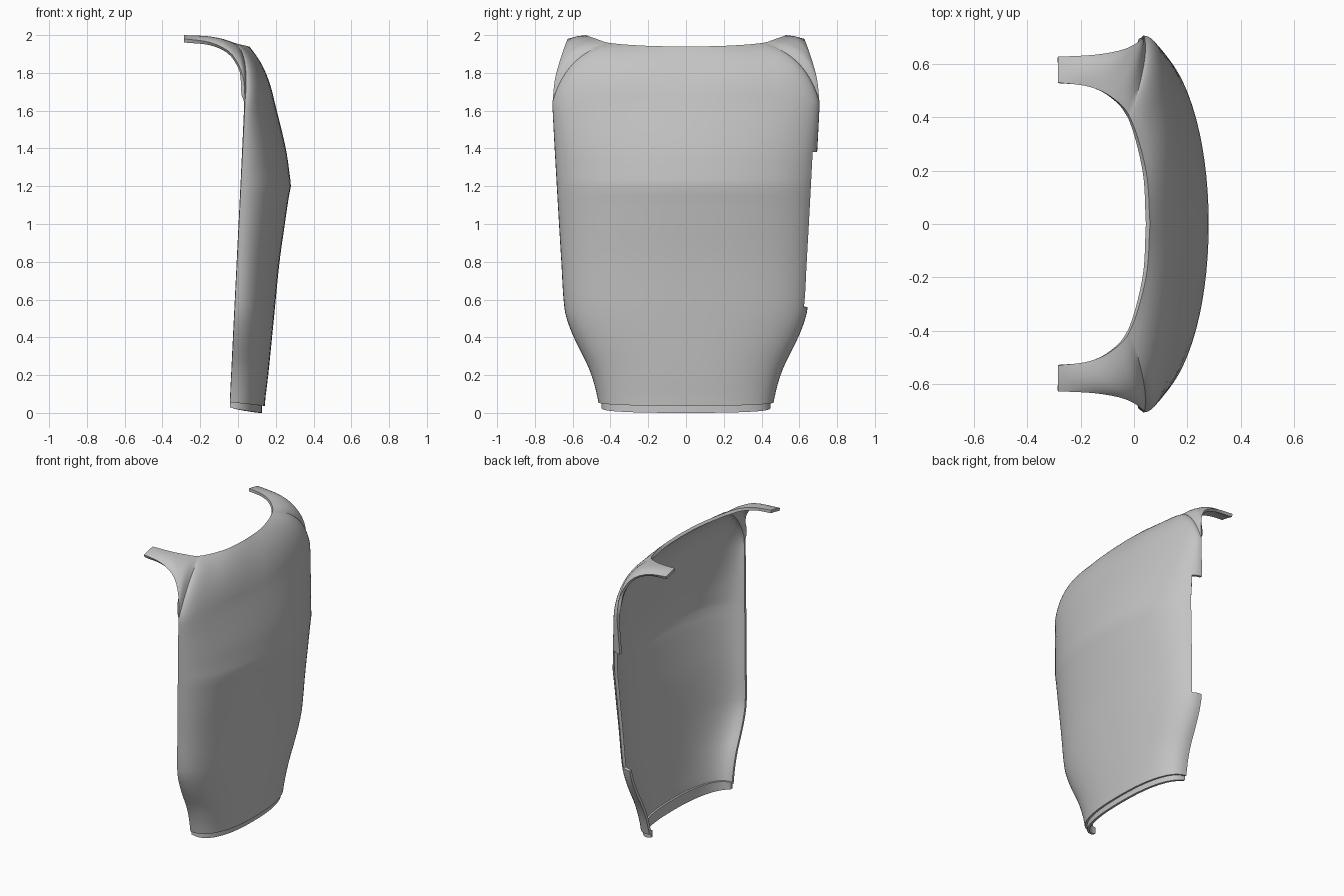
import bpy
import bmesh
from math import sin, cos, pi
from mathutils import Vector

if "Cube" in bpy.data.objects:
    bpy.data.objects.remove(bpy.data.objects["Cube"])

grey = bpy.data.materials.new("plain_grey")
grey.use_nodes = True
COLOUR = (0.55, 0.55, 0.55, 1)
grey.diffuse_color = COLOUR
grey.node_tree.nodes["Principled BSDF"].inputs["Base Color"].default_value = COLOUR


def smooth(keys, t):
    """Smooth interpolation of (parameter, value) keys."""
    t = min(max(t, keys[0][0]), keys[-1][0])
    i = 0
    while i < len(keys) - 2 and t > keys[i + 1][0]:
        i += 1

    def slope(k):
        a, b = keys[max(k - 1, 0)], keys[min(k + 1, len(keys) - 1)]
        return (b[1] - a[1]) / (b[0] - a[0])
    (t0, v0), (t1, v1) = keys[i], keys[i + 1]
    h = t1 - t0
    f = (t - t0) / h
    g = 1 - f
    return (v0 * (g * g * (1 + 2 * f)) + v1 * (f * f * (3 - 2 * f))
            + slope(i) * (h * f * g * g) - slope(i + 1) * (h * f * f * g))


def path(*keys):
    return [(k[0], Vector(k[1:])) for k in keys]


# Half width and centre depth of the panel by height
WIDTH = [(0.04, 0.46), (0.15, 0.485), (0.25, 0.52), (0.35, 0.57), (0.45, 0.615), (0.55, 0.643),
         (0.8, 0.66), (1.2, 0.684), (1.6, 0.706), (1.65, 0.706)]
DEPTH = [(0.04, 0.14), (0.2, 0.16), (0.5, 0.19), (0.8, 0.22), (1.0, 0.248), (1.15, 0.27),
         (1.2, 0.28), (1.25, 0.275), (1.4, 0.253), (1.65, 0.193)]

# Top rim, outer edge of the arms, and how far the shoulder bulges between them
RIM = path((0, 0.06, 0, 1.94), (0.5, 0.045, 0.2, 1.943), (1, -0.015, 0.4, 1.958),
           (1.4, -0.09, 0.48, 1.982), (1.65, -0.17, 0.515, 1.994), (2, -0.285, 0.53, 2))
EDGE = path((1, 0.0375, 0.706, 1.65), (1.2, 0.03, 0.695, 1.76), (1.4, 0, 0.672, 1.85),
            (1.55, -0.05, 0.651, 1.915), (1.75, -0.15, 0.634, 1.962), (2, -0.285, 0.627, 1.98))
BULGE = path((0, 0.03, 0, 0.03), (0.7, 0.045, 0.05, 0.07), (1, 0.05, 0.08, 0.1),
             (1.5, 0.02, 0.04, 0.04), (2, 0, 0, 0.004))

COLS = 18
ANGLES = [i * pi / 2 / COLS for i in range(COLS + 1)]


def section(z, a, inset=0):
    """Point on the rounded cross-section at height z."""
    power = 2 / (2.4 - 0.4 * min(z / 1.3, 1))
    side = -0.045 + 0.05 * z
    x = side + (smooth(DEPTH, z) - inset - side) * max(cos(a), 0) ** power
    return Vector((x, (smooth(WIDTH, z) - inset) * sin(a) ** power, z))


def add_grid(bm, rows, skip=lambda side, z, col: False):
    """Add a grid of points and its mirror image across the middle."""
    for side in (1, -1):
        grid = [[bm.verts.new((p.x, side * p.y, p.z)) for p in row] for row in rows]
        for low, high in zip(grid, grid[1:]):
            for c in range(len(low) - 1):
                if skip(side, (low[c].co.z + high[c].co.z) / 2, c):
                    continue
                quad = [low[c], low[c + 1], high[c + 1], high[c]]
                bm.faces.new(quad if side > 0 else quad[::-1])


def finish(bm, name, thickness):
    bmesh.ops.remove_doubles(bm, verts=bm.verts, dist=0.0002)
    loose = [v for v in bm.verts if not v.link_faces]
    bmesh.ops.delete(bm, geom=loose, context='VERTS')
    mesh = bpy.data.meshes.new(name)
    bm.to_mesh(mesh)
    bm.free()
    mesh.materials.append(grey)
    obj = bpy.data.objects.new(name, mesh)
    bpy.context.collection.objects.link(obj)
    shell = obj.modifiers.new("thickness", 'SOLIDIFY')
    shell.thickness = thickness
    shell.offset = -1
    bpy.ops.object.select_all(action='DESELECT')
    obj.select_set(True)
    bpy.context.view_layer.objects.active = obj
    bpy.ops.object.modifier_apply(modifier=shell.name)
    bpy.ops.object.shade_smooth_by_angle(angle=0.6)
    return obj


# Main panel, with a recess along one side edge
NOTCH_LOW, NOTCH_HIGH = 0.56, 1.38
heights = [0.055]
for top, steps in ((NOTCH_LOW, 14), (1.2, 12), (NOTCH_HIGH, 5), (1.65, 6)):
    start = heights[-1]
    heights += [start + (top - start) * (i + 1) / steps for i in range(steps)]
body = [[section(z, a) for a in ANGLES] for z in heights]
for point, a in zip(body[0], ANGLES):
    point.z -= 0.018 * cos(a)

panel = bmesh.new()
add_grid(panel, body, lambda side, z, col:
         side > 0 and NOTCH_LOW < z < NOTCH_HIGH and col >= COLS - 3)

# Shoulder and arms: curves from the panel top and arm edge up to the rim
ARM_COLS, SHOULDER_ROWS = 16, 12
params = [sin(a) for a in ANGLES] + [1 + (i + 1) / ARM_COLS for i in range(ARM_COLS)]
base = body[-1] + [smooth(EDGE, s) for s in params[COLS + 1:]]
shoulder = []
for r in range(SHOULDER_ROWS + 1):
    f = r / SHOULDER_ROWS
    row = []
    for s, low in zip(params, base):
        high = smooth(RIM, s)
        control = (low + high) / 2 + smooth(BULGE, s)
        row.append(low * (1 - f) ** 2 + control * (2 * f * (1 - f)) + high * f * f)
    shoulder.append(row)
add_grid(panel, shoulder)
finish(panel, "curved_panel", 0.02)

# Inset lip below the panel
lip_rows = []
for f in (0, 0.5, 1):
    row = []
    for a in ANGLES:
        point = section(0.05, a, 0.014)
        point.z = (1 - f) * (0.03 - 0.03 * cos(a) ** 0.6 if a < pi / 2 - 0.01 else 0.03) + f * 0.075
        row.append(point)
    lip_rows.append(row)
lip = bmesh.new()
add_grid(lip, lip_rows)
finish(lip, "bottom_lip", 0.016)
